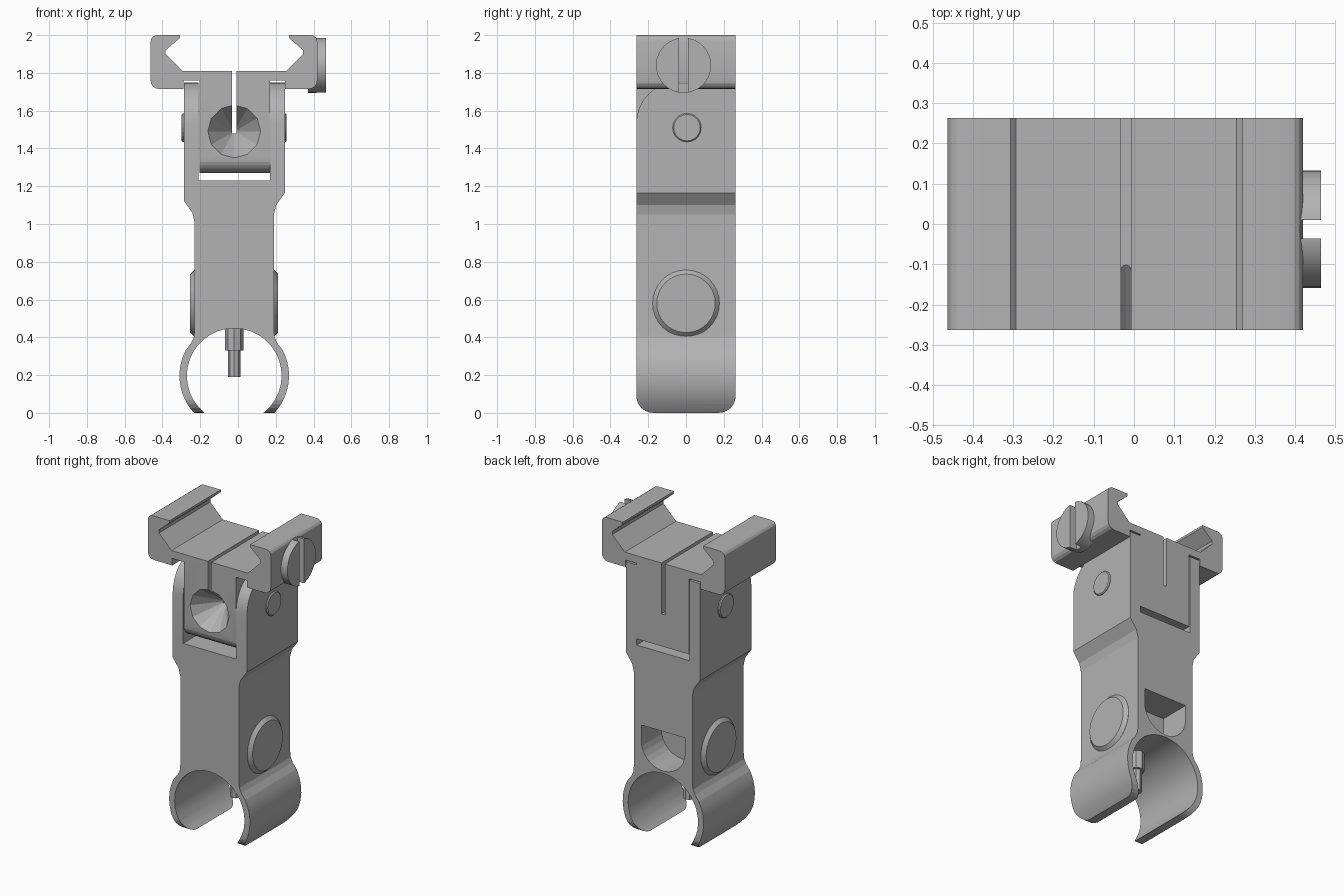
import bpy, bmesh
from math import sin, cos, pi, radians, asin
from mathutils import Vector, Matrix

if "Cube" in bpy.data.objects:
    bpy.data.objects.remove(bpy.data.objects["Cube"], do_unlink=True)

CX = -0.02      # centre line of the mount
HALF = 0.263    # half depth

metal = bpy.data.materials.new("grey_metal")
metal.use_nodes = True
metal.diffuse_color = (0.45, 0.45, 0.45, 1)
metal.node_tree.nodes["Principled BSDF"].inputs["Base Color"].default_value = (0.45, 0.45, 0.45, 1)


def arc(c, r, a0, a1, n):
    steps = [radians(a0 + (a1 - a0) * i / n) for i in range(n + 1)]
    return [(c[0] + r * cos(a), c[1] + r * sin(a)) for a in steps]


def make(name, bm, smooth=True):
    bmesh.ops.recalc_face_normals(bm, faces=bm.faces)
    mesh = bpy.data.meshes.new(name)
    bm.to_mesh(mesh)
    bm.free()
    mesh.materials.append(metal)
    ob = bpy.data.objects.new(name, mesh)
    bpy.context.collection.objects.link(ob)
    return ob


def prism(name, pts, axis, lo, hi):
    """Extrude a 2D outline along x (outline in y, z) or y (outline in x, z)."""
    bm = bmesh.new()
    place = (lambda p: (lo, p[0], p[1])) if axis == "x" else (lambda p: (p[0], lo, p[1]))
    face = bm.faces.new([bm.verts.new(place(p)) for p in pts])
    out = bmesh.ops.extrude_face_region(bm, geom=[face])
    move = Vector((hi - lo, 0, 0)) if axis == "x" else Vector((0, hi - lo, 0))
    bmesh.ops.translate(bm, vec=move, verts=[v for v in out["geom"] if isinstance(v, bmesh.types.BMVert)])
    return make(name, bm)


def lathe(name, axis, centre, rings, n):
    """Solid of revolution: rings are (position along axis, radius) pairs."""
    bm = bmesh.new()
    prev = None
    for t, r in rings:
        loop = []
        for i in range(n):
            a = 2 * pi * i / n
            u, v = r * cos(a), r * sin(a)
            co = {"x": (t, u, v), "y": (u, t, v), "z": (u, v, t)}[axis]
            loop.append(bm.verts.new(Vector(co) + Vector(centre)))
        if prev:
            for i in range(n):
                j = (i + 1) % n
                bm.faces.new((prev[i], prev[j], loop[j], loop[i]))
        else:
            bm.faces.new(loop)
        prev = loop
    bm.faces.new(prev)
    return make(name, bm)


def box(name, x0, x1, y0, y1, z0, z1):
    return prism(name, [(x0, z0), (x1, z0), (x1, z1), (x0, z1)], "y", y0, y1)


def cut(ob, tool, op="DIFFERENCE"):
    mod = ob.modifiers.new(op.title(), "BOOLEAN")
    mod.operation, mod.object, mod.solver = op, tool, "EXACT"
    bpy.context.view_layer.objects.active = ob
    bpy.ops.object.modifier_apply(modifier=mod.name)
    bpy.data.objects.remove(tool, do_unlink=True)


def shade(ob):
    bpy.ops.object.select_all(action="DESELECT")
    ob.select_set(True)
    bpy.context.view_layer.objects.active = ob
    bpy.ops.object.shade_smooth_by_angle(angle=radians(12))


# Body: barrel clamp, waist, shoulders and forked cheeks in one outline
ring_z, r_in, r_out = 0.197, 0.251, 0.29
low_in, low_out = -asin(ring_z / r_in) * 180 / pi, -asin(ring_z / r_out) * 180 / pi
right = arc((CX, ring_z), r_out, low_out, 28, 12)
right += [(CX + x, z) for x, z in ((0.228, 0.37), (0.214, 0.4), (0.21, 0.44), (0.21, 1.05),
                                   (0.222, 1.1), (0.268, 1.165), (0.268, 1.75), (0.19, 1.75), (0.19, 1.23))]
left = [(CX - x, z) for x, z in ((0.19, 1.23), (0.19, 1.75), (0.265, 1.75), (0.265, 1.12),
                                 (0.222, 1.06), (0.21, 1.01), (0.21, 0.44), (0.214, 0.4), (0.228, 0.37))]
left += [(2 * CX - x, z) for x, z in reversed(arc((CX, ring_z), r_out, low_out, 28, 12))]
bore = arc((CX, ring_z), r_in, 180 - low_in, low_in, 28)
body = prism("clamp_body", right + left + bore, "y", -HALF, HALF)

# Side outline rounds the clamp tips and the front of the cheeks
R = 0.09
side = arc((-HALF + R, R), R, 180, 270, 6) + arc((HALF - R, R), R, 270, 360, 6)
side += [(HALF, 1.8)] + arc((-0.048, 1.535), 0.215, 90, 180, 8)
cut(body, prism("side_tool", side, "x", -1, 1), "INTERSECT")

# U-shaped pocket in the back
pocket = arc((CX, 0.62), 0.157, 180, 360, 14) + [(CX + 0.157, 0.72), (CX - 0.157, 0.72)]
cut(body, prism("pocket_tool", pocket, "y", 0.06, 0.4))
shade(body)

# Rail block: dovetail channel on top, tongue reaching down between the cheeks
c = 0.035
rail = [(0.17, 1.25), (0.17, 1.76), (0.25, 1.76), (0.25, 1.715)]
rail += arc((0.375, 1.76), 0.045, 270, 360, 4) + arc((0.42 - c, 2 - c), c, 0, 90, 4)
rail += [(0.27, 2), (0.27, 1.985), (0.345, 1.92), (0.345, 1.9), (0.255, 1.81),
         (-0.293, 1.81), (-0.383, 1.9), (-0.383, 1.92), (-0.307, 1.985), (-0.307, 2)]
rail += arc((-0.463 + c, 2 - c), c, 90, 180, 4) + arc((-0.463 + 0.045, 1.76), 0.045, 180, 270, 4)
rail += [(-0.288, 1.715), (-0.288, 1.76), (-0.205, 1.76), (-0.205, 1.25)]
block = prism("rail_clamp", rail, "y", -HALF, HALF)

# Tongue underside with rounded front corner
r = 0.08
under = arc((-HALF + r, 1.27 + r), r, 180, 270, 6) + [(0.3, 1.27), (0.3, 2.1), (-HALF, 2.1)]
cut(block, prism("under_tool", under, "x", -1, 1), "INTERSECT")

# Adjustment slit and conical recess
cut(block, box("slit_tool", -0.032, -0.008, -0.5, 0.5, 1.48, 2.1))
cut(block, lathe("cone_tool", "y", (CX, 0, 1.49), [(-0.28, 0.154), (-HALF, 0.14), (-0.09, 0.001)], 12))
shade(block)

# Chamfered pivot pins and round side buttons, mirrored about the centre line
for name, y, z, rad, start, reach, bev, n in (("pivot_pin", 0.005, 1.51, 0.076, 0.22, 0.278, 0.006, 20),
                                              ("side_button", 0, 0.58, 0.177, 0.17, 0.233, 0.022, 32)):
    for tag, s in (("left", 1), ("right", -1)):
        rings = [(s * start, rad), (s * (reach - bev), rad), (s * reach, rad - bev)]
        shade(lathe(tag + "_" + name, "x", (CX, y, z), rings, n))

# Slotted clamp screw
screw = lathe("clamp_screw", "x", (0, -0.013, 1.84), [(0.37, 0.146), (0.465, 0.146)], 32)
cut(screw, box("screw_slot_tool", 0.415, 0.6, -0.036, 0.01, 1.6, 2.1))
shade(screw)

# Locating plunger inside the clamp
lathe("plunger", "z", (CX, 0, 0), [(0.19, 0.032), (0.33, 0.032), (0.33, 0.048), (0.47, 0.048)], 8)
